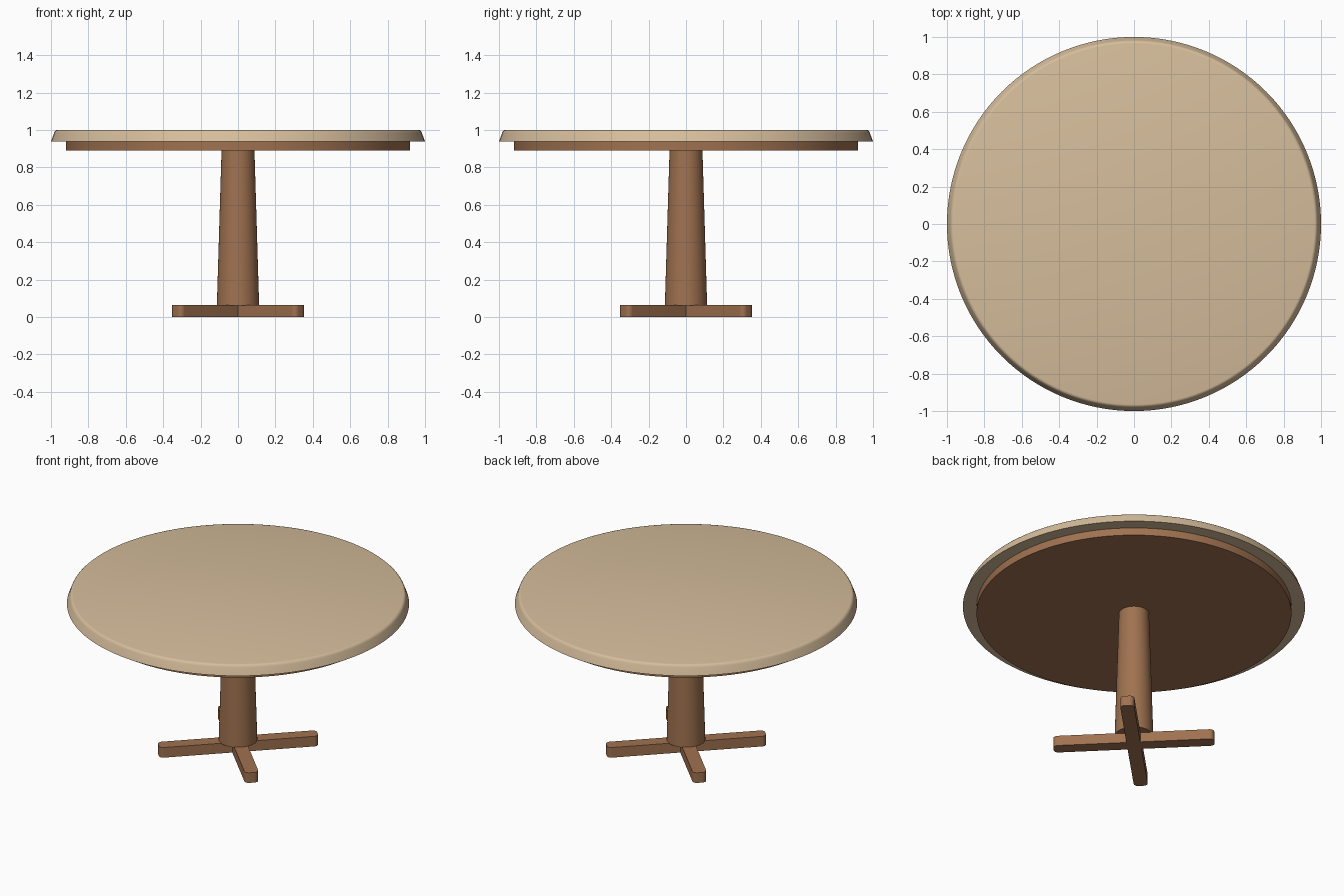
import bpy, bmesh, math
from mathutils import Matrix

if "Cube" in bpy.data.objects:
    bpy.data.objects.remove(bpy.data.objects["Cube"])


def material(name, rgb):
    m = bpy.data.materials.new(name)
    m.diffuse_color = (*rgb, 1)
    m.use_nodes = True
    m.node_tree.nodes["Principled BSDF"].inputs["Base Color"].default_value = m.diffuse_color
    return m


light_wood = material("light wood", (0.67, 0.51, 0.33))
brown_wood = material("brown wood", (0.35, 0.168, 0.08))


def finish(name, bm, mat):
    bmesh.ops.recalc_face_normals(bm, faces=bm.faces)
    me = bpy.data.meshes.new(name)
    bm.to_mesh(me)
    bm.free()
    me.materials.append(mat)
    ob = bpy.data.objects.new(name, me)
    bpy.context.collection.objects.link(ob)
    bpy.ops.object.select_all(action='DESELECT')
    ob.select_set(True)
    bpy.context.view_layer.objects.active = ob
    bpy.ops.object.shade_smooth_by_angle(angle=math.radians(32))
    return ob


def lathe(name, profile, mat, n=96):
    """Turn (radius, z) points into a solid with flat caps."""
    bm = bmesh.new()
    rings = [[bm.verts.new((r * math.cos(2 * math.pi * i / n),
                            r * math.sin(2 * math.pi * i / n), z))
              for i in range(n)] for r, z in profile]
    for a, b in zip(rings, rings[1:]):
        for i in range(n):
            j = (i + 1) % n
            bm.faces.new((a[i], a[j], b[j], b[i]))
    bm.faces.new(rings[0][::-1])
    bm.faces.new(rings[-1])
    return finish(name, bm, mat)


def foot_bar(name, angle, half_len, half_wid, corner, height):
    """Flat bar with rounded ends, turned about z."""
    bm = bmesh.new()
    pts = []
    for k, (sx, sy) in enumerate([(1, 1), (-1, 1), (-1, -1), (1, -1)]):
        for s in range(7):
            a = math.radians(90 * k + 15 * s)
            pts.append((sx * (half_len - corner) + corner * math.cos(a),
                        sy * (half_wid - corner) + corner * math.sin(a), 0))
    face = bm.faces.new([bm.verts.new(p) for p in pts])
    ext = bmesh.ops.extrude_face_region(bm, geom=[face])
    top = [v for v in ext["geom"] if isinstance(v, bmesh.types.BMVert)]
    bmesh.ops.translate(bm, vec=(0, 0, height), verts=top)
    bmesh.ops.rotate(bm, cent=(0, 0, 0), verts=bm.verts,
                     matrix=Matrix.Rotation(angle, 3, 'Z'))
    return finish(name, bm, brown_wood)


# Table top with sloped edge and softened upper rim
lathe("table_top", [(1.0, 0.938), (0.983, 0.984), (0.979, 0.992),
                    (0.973, 0.998), (0.965, 1.0)], light_wood, 128)

# Thin disc under the top
lathe("apron", [(0.92, 0.89), (0.92, 0.938)], brown_wood, 128)

# Tapered pedestal
lathe("column", [(0.113, 0.062), (0.088, 0.892)], brown_wood, 64)

# Crossed diagonal feet
for i, name in enumerate(("foot_bar_a", "foot_bar_b")):
    foot_bar(name, math.radians(45 + 90 * i), 0.472, 0.041, 0.027, 0.065)
